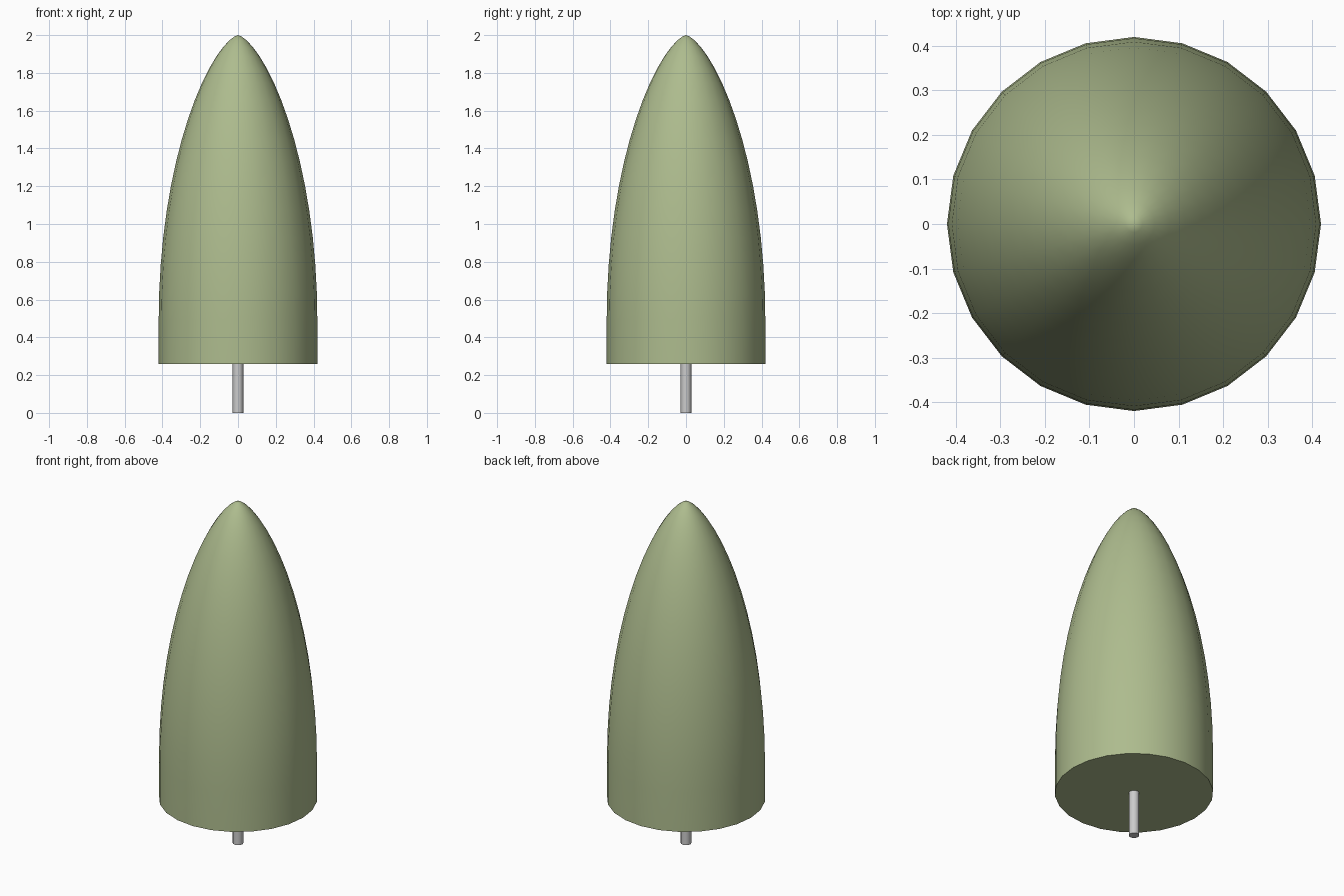
import bpy, bmesh, math

if "Cube" in bpy.data.objects:
    bpy.data.objects.remove(bpy.data.objects["Cube"])


def lathe(name, profile, sides, color=None):
    """Revolve (radius, z) points around z; zero-radius points close the ends."""
    bm = bmesh.new()
    verts = [bm.verts.new((r, 0, z)) for r, z in profile]
    edges = [bm.edges.new(p) for p in zip(verts, verts[1:])]
    bmesh.ops.spin(bm, geom=verts + edges, cent=(0, 0, 0), axis=(0, 0, 1),
                   angle=math.tau, steps=sides, use_merge=False)
    bmesh.ops.remove_doubles(bm, verts=bm.verts, dist=1e-4)
    bmesh.ops.recalc_face_normals(bm, faces=bm.faces)
    mesh = bpy.data.meshes.new(name)
    bm.to_mesh(mesh)
    bm.free()
    obj = bpy.data.objects.new(name, mesh)
    bpy.context.collection.objects.link(obj)
    if color:
        mat = bpy.data.materials.new(name + "_color")
        mat.diffuse_color = color
        mat.use_nodes = True
        mat.node_tree.nodes["Principled BSDF"].inputs["Base Color"].default_value = mat.diffuse_color
        mesh.materials.append(mat)
    bpy.ops.object.select_all(action='DESELECT')
    obj.select_set(True)
    bpy.context.view_layer.objects.active = obj
    bpy.ops.object.shade_smooth_by_angle(angle=math.radians(40))
    return obj


# Foliage: straight skirt, then a bullet-shaped taper to a rounded point
BASE, SHOULDER, TOP, RADIUS = 0.26, 0.49, 2.0, 0.42
RINGS = 16
profile = [(0, BASE), (RADIUS, BASE)]
for i in range(RINGS + 1):
    t = math.sin(math.pi / 2 * i / RINGS)
    r = RADIUS * max(0, 1 - t * t) ** 0.67
    profile.append((r if i < RINGS else 0, SHOULDER + (TOP - SHOULDER) * t))
lathe("foliage", profile, 24, (0.42, 0.50, 0.27, 1))

# Trunk: thin post from the ground into the foliage
lathe("trunk", [(0, 0), (0.028, 0), (0.028, BASE), (0, BASE)], 12)
